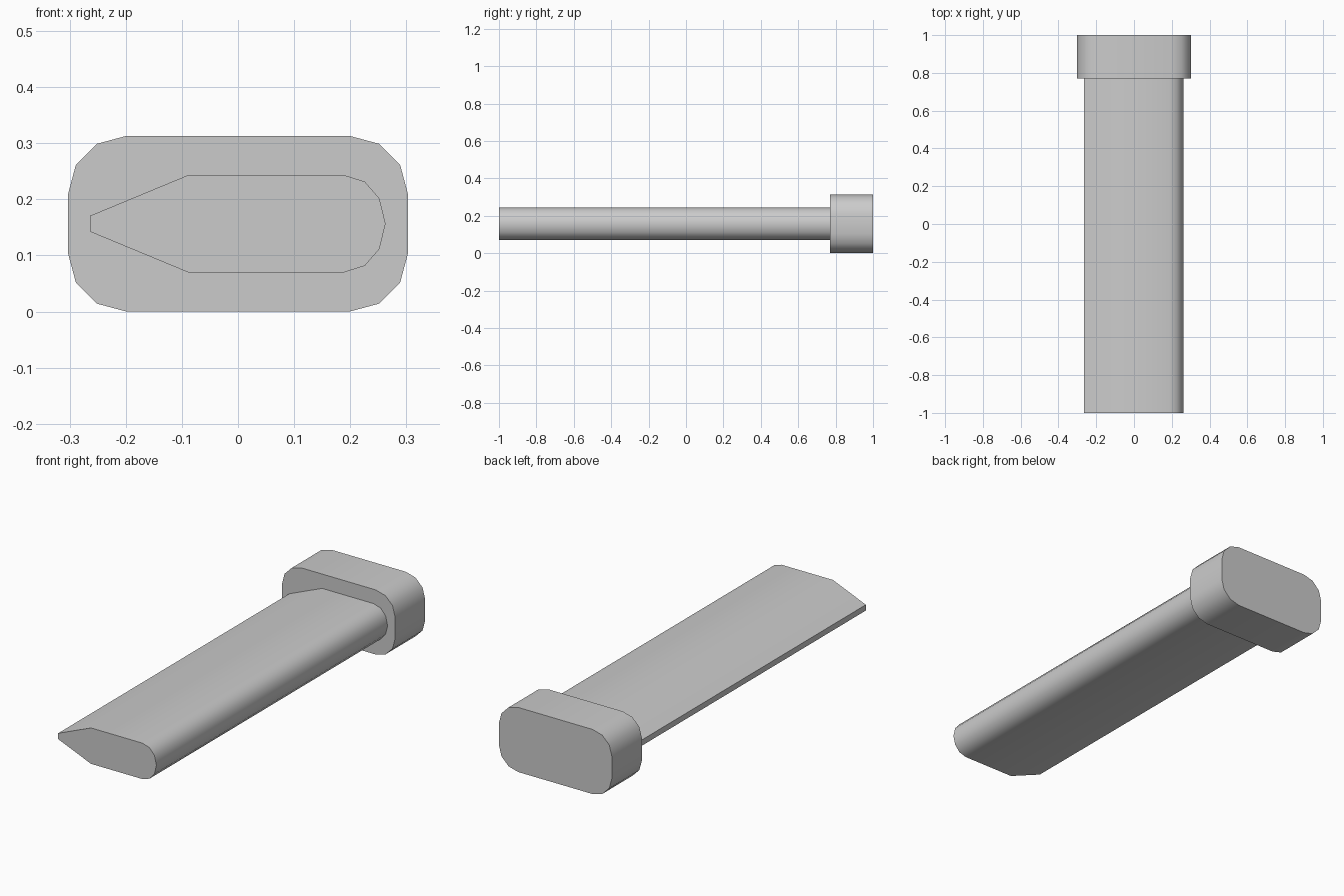
import bpy, bmesh, math

if "Cube" in bpy.data.objects:
    bpy.data.objects.remove(bpy.data.objects["Cube"])

MID_Z = 0.1565


def extrude_profile(name, points, y0, y1):
    """Closed prism from an (x, z) outline, running along y."""
    bm = bmesh.new()
    face = bm.faces.new([bm.verts.new((x, y0, z)) for x, z in points])
    ext = bmesh.ops.extrude_face_region(bm, geom=[face], use_keep_orig=True)
    top = [g for g in ext["geom"] if isinstance(g, bmesh.types.BMVert)]
    bmesh.ops.translate(bm, verts=top, vec=(0, y1 - y0, 0))
    bmesh.ops.recalc_face_normals(bm, faces=bm.faces)
    mesh = bpy.data.meshes.new(name)
    bm.to_mesh(mesh)
    bm.free()
    obj = bpy.data.objects.new(name, mesh)
    bpy.context.collection.objects.link(obj)
    bpy.ops.object.select_all(action='DESELECT')
    obj.select_set(True)
    bpy.context.view_layer.objects.active = obj
    bpy.ops.object.shade_smooth_by_angle(angle=math.radians(40))
    return obj


# End block: rounded rectangle with three-segment corners
half_w, half_h, r = 0.303, MID_Z, 0.104
block = []
for quarter, (sx, sz) in enumerate([(1, 1), (-1, 1), (-1, -1), (1, -1)]):
    for step in range(4):
        a = math.radians(90 * quarter + 30 * step)
        block.append((sx * (half_w - r) + r * math.cos(a),
                      MID_Z + sz * (half_h - r) + r * math.sin(a)))
extrude_profile("end_block", block, 0.77, 1.0)

# Shaft: tapered on the left, rounded on the right, mirrored about its mid height
upper = [(0.263, 0.0), (0.252, 0.045), (0.226, 0.075), (0.188, 0.087),
         (-0.088, 0.087), (-0.264, 0.014)]
shaft = [(x, MID_Z + h) for x, h in upper]
shaft += [(x, MID_Z - h) for x, h in reversed(upper[1:])]
extrude_profile("shaft", shaft, -1.0, 0.775)
